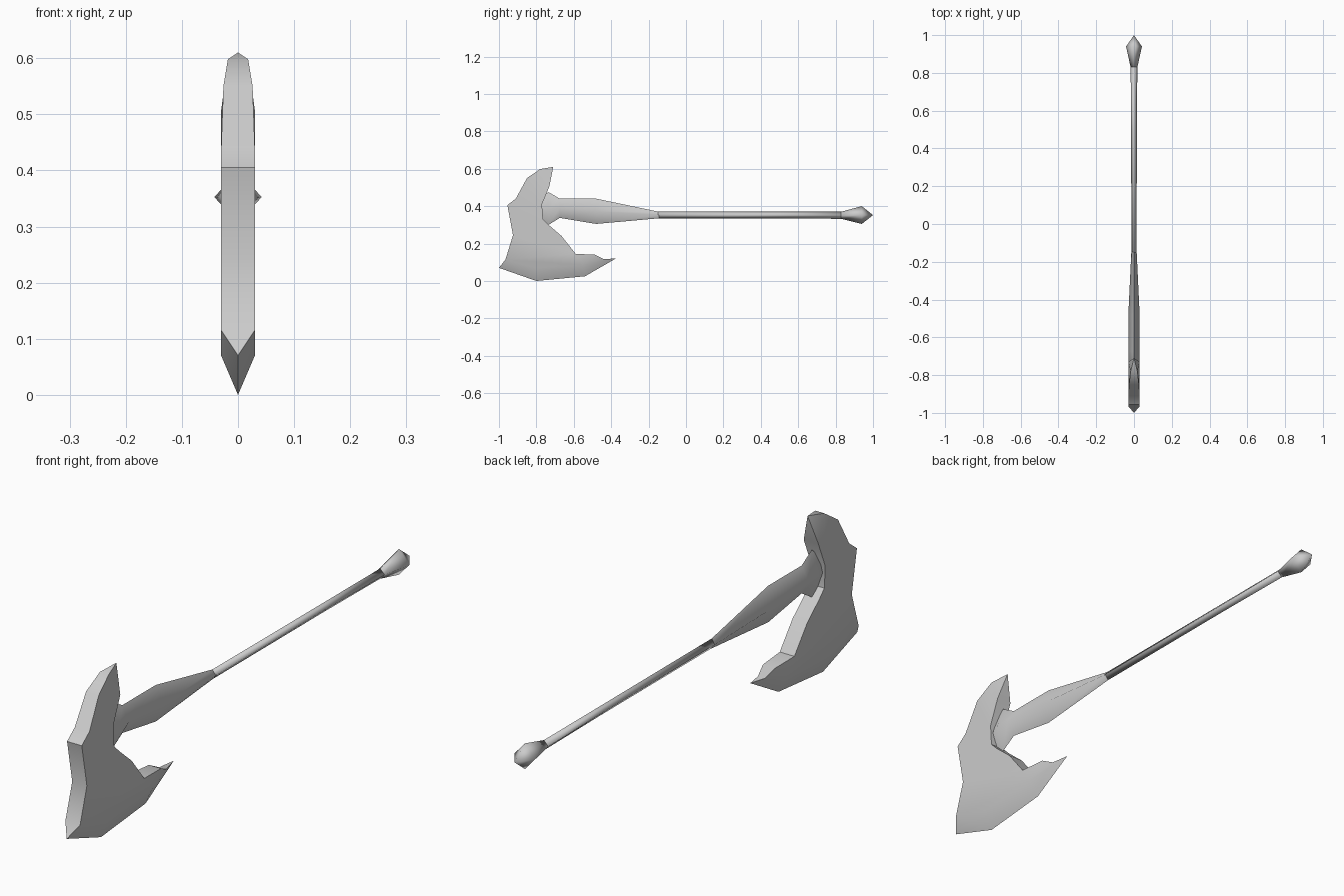
import bpy, bmesh, math

cube = bpy.data.objects.get("Cube")
if cube:
    bpy.data.objects.remove(cube)

steel = bpy.data.materials.new("grey_steel")
steel.use_nodes = True
GREY = (0.6, 0.6, 0.6, 1)
steel.diffuse_color = GREY
steel.node_tree.nodes["Principled BSDF"].inputs["Base Color"].default_value = GREY


def finish(name, bm, angle):
    bmesh.ops.recalc_face_normals(bm, faces=bm.faces)
    mesh = bpy.data.meshes.new(name)
    bm.to_mesh(mesh)
    bm.free()
    mesh.materials.append(steel)
    obj = bpy.data.objects.new(name, mesh)
    bpy.context.collection.objects.link(obj)
    bpy.ops.object.select_all(action='DESELECT')
    obj.select_set(True)
    bpy.context.view_layer.objects.active = obj
    bpy.ops.object.shade_smooth_by_angle(angle=math.radians(angle))
    return obj


def diamond_loft(name, sections, angle):
    """Diamond cross-sections (y, low z, high z, half width) joined along y."""
    bm = bmesh.new()
    rings = []
    for y, low, high, w in sections:
        mid = (low + high) / 2
        corners = [(w, mid), (0, high), (-w, mid), (0, low)]
        rings.append([bm.verts.new((x, y, z)) for x, z in corners])
    for a, b in zip(rings, rings[1:]):
        for i in range(4):
            j = (i + 1) % 4
            bm.faces.new((a[i], a[j], b[j], b[i]))
    bm.faces.new(rings[0])
    bm.faces.new(rings[-1])
    bmesh.ops.remove_doubles(bm, verts=bm.verts, dist=0.0005)
    return finish(name, bm, angle)


# Blade: each point gives (y, z, half width); zero width lies on the centre line
T = 0.03
front = [(-.78, .598, .018), (-.85, .55, .026), (-.91, .44, T),
         (-.955, .405, T), (-.925, .245, T), (-.965, .115, T)]
back = [(-.73, .507, T), (-.77, .41, T), (-.765, .33, T),
        (-.735, .30, T), (-.665, .24, T), (-.59, .145, T)]
beard = [(-.485, .14, .025), (-.44, .117, .014)]
bevel = [(-.8, .07, T), (-.55, .085, T)]
edge = [(-1, .07, 0), (-.8, 0, 0), (-.54, .025, 0), (-.375, .12, 0)]
horn = (-.71, .61, 0)

bm = bmesh.new()
cache = {}


def vert(p, side):
    key = (p, side if p[2] else 0)
    if key not in cache:
        cache[key] = bm.verts.new((side * p[2], p[0], p[1]))
    return cache[key]


def side_faces(*points):
    for side in (1, -1):
        bm.faces.new([vert(p, side) for p in points])


def rim(points):
    for a, b in zip(points, points[1:]):
        ring = [vert(a, 1), vert(a, -1), vert(b, -1), vert(b, 1)]
        bm.faces.new(list(dict.fromkeys(ring)))


side_faces(horn, front[0], back[0])
for i in range(len(front) - 1):
    side_faces(front[i], front[i + 1], back[i + 1], back[i])
side_faces(front[-1], bevel[0], bevel[1], back[-1])
side_faces(back[-1], bevel[1], beard[0])
side_faces(beard[0], bevel[1], beard[1])
side_faces(beard[1], bevel[1], edge[3])
# sharpened lower edge
side_faces(front[-1], edge[0], edge[1], bevel[0])
side_faces(bevel[0], edge[1], edge[2], bevel[1])
side_faces(bevel[1], edge[2], edge[3])
rim([horn] + front + [edge[0]])
rim([horn] + back + beard + [edge[3]])
finish("axe_blade", bm, 40)

# Flared neck with a collar sunk into the blade
diamond_loft("handle_neck", [
    (-.79, .33, .43, .015), (-.735, .30, .475, .029), (-.675, .337, .44, .029),
    (-.48, .305, .44, .03), (-.145, .335, .37, .014)], 75)

# Long shaft
diamond_loft("handle_shaft", [
    (-.15, .335, .371, .014), (.5, .335, .37, .015), (.84, .332, .37, .018)], 180)

# Pointed pommel
diamond_loft("pommel", [
    (.83, .332, .37, .018), (.94, .305, .4, .042), (1, .352, .352, 0)], 180)
